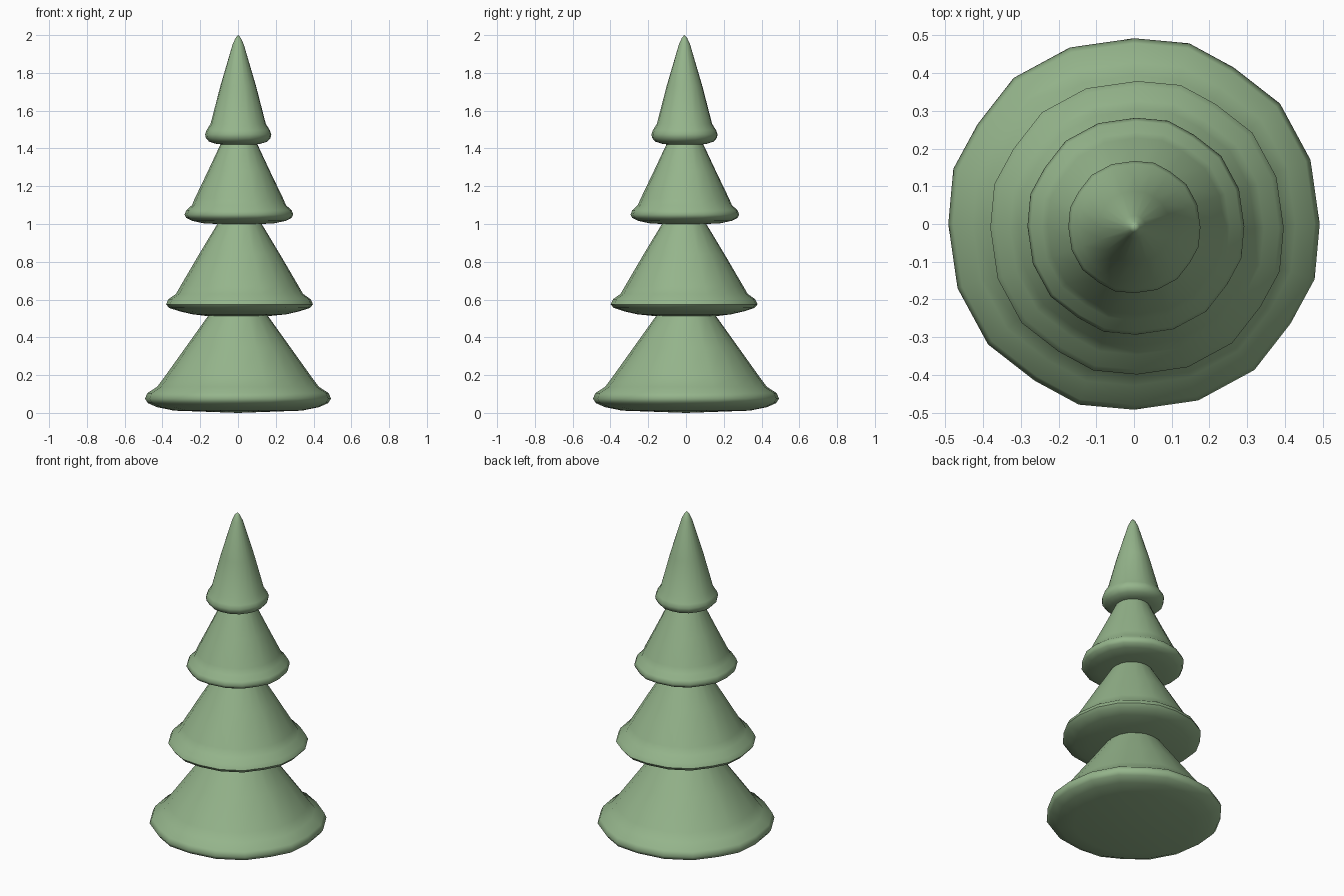
import bpy, bmesh
from math import radians, cos, sin

if "Cube" in bpy.data.objects:
    bpy.data.objects.remove(bpy.data.objects["Cube"])

mat = bpy.data.materials.new("tree_green")
mat.diffuse_color = (0.30, 0.46, 0.26, 1)
mat.use_nodes = True
mat.node_tree.nodes["Principled BSDF"].inputs["Base Color"].default_value = mat.diffuse_color

# Slightly uneven 20-sided cross-section, repeated each quarter turn: (angle, radius factor)
QUARTER = [(0, 0.995), (20, 1.006), (39.5, 1.014), (57.5, 0.994), (73, 1.012)]
SECTION = [(radians(a + 90 * q), f) for q in range(4) for a, f in QUARTER]

# Each tier: centre, then (radius, height) from underside to neck
TIERS = [
    ((0, 0), [(0.34, 0.012), (0.43, 0.03), (0.48, 0.052), (0.495, 0.075),
              (0.482, 0.105), (0.43, 0.138), (0.395, 0.185), (0.28, 0.345), (0.16, 0.512)]),
    ((0.008, -0.01), [(0.25, 0.522), (0.32, 0.538), (0.375, 0.556), (0.391, 0.575),
                      (0.378, 0.602), (0.338, 0.63), (0.315, 0.67), (0.215, 0.84), (0.118, 1.0)]),
    ((0.005, -0.006), [(0.19, 1.004), (0.25, 1.017), (0.28, 1.032), (0.289, 1.05),
                       (0.28, 1.073), (0.25, 1.1), (0.235, 1.135), (0.165, 1.28), (0.098, 1.422)]),
    ((0.001, -0.008), [(0.12, 1.425), (0.155, 1.436), (0.172, 1.455), (0.176, 1.475),
                       (0.168, 1.497), (0.147, 1.53), (0.095, 1.73), (0.03, 1.95), (0.014, 1.985)]),
]

bm = bmesh.new()
base = bm.verts.new((0, 0, 0))
prev = None
n = len(SECTION)

# Stacked tiers, bridged into one closed skin
for (cx, cy), profile in TIERS:
    for r, z in profile:
        ring = [bm.verts.new((cx + r * f * cos(a), cy + r * f * sin(a), z)) for a, f in SECTION]
        for i in range(n):
            j = (i + 1) % n
            if prev is None:
                bm.faces.new((base, ring[j], ring[i]))
            else:
                bm.faces.new((prev[i], prev[j], ring[j], ring[i]))
        prev = ring

# Tip
tip = bm.verts.new((0.002, -0.009, 2.0))
for i in range(n):
    bm.faces.new((prev[i], prev[(i + 1) % n], tip))
bmesh.ops.recalc_face_normals(bm, faces=bm.faces)

mesh = bpy.data.meshes.new("tree_foliage")
bm.to_mesh(mesh)
bm.free()
tree = bpy.data.objects.new("tree_foliage", mesh)
bpy.context.collection.objects.link(tree)
mesh.materials.append(mat)

# Smooth skin with crisp creases under each tier
bpy.context.view_layer.objects.active = tree
tree.select_set(True)
bpy.ops.object.shade_smooth_by_angle(angle=radians(60))
